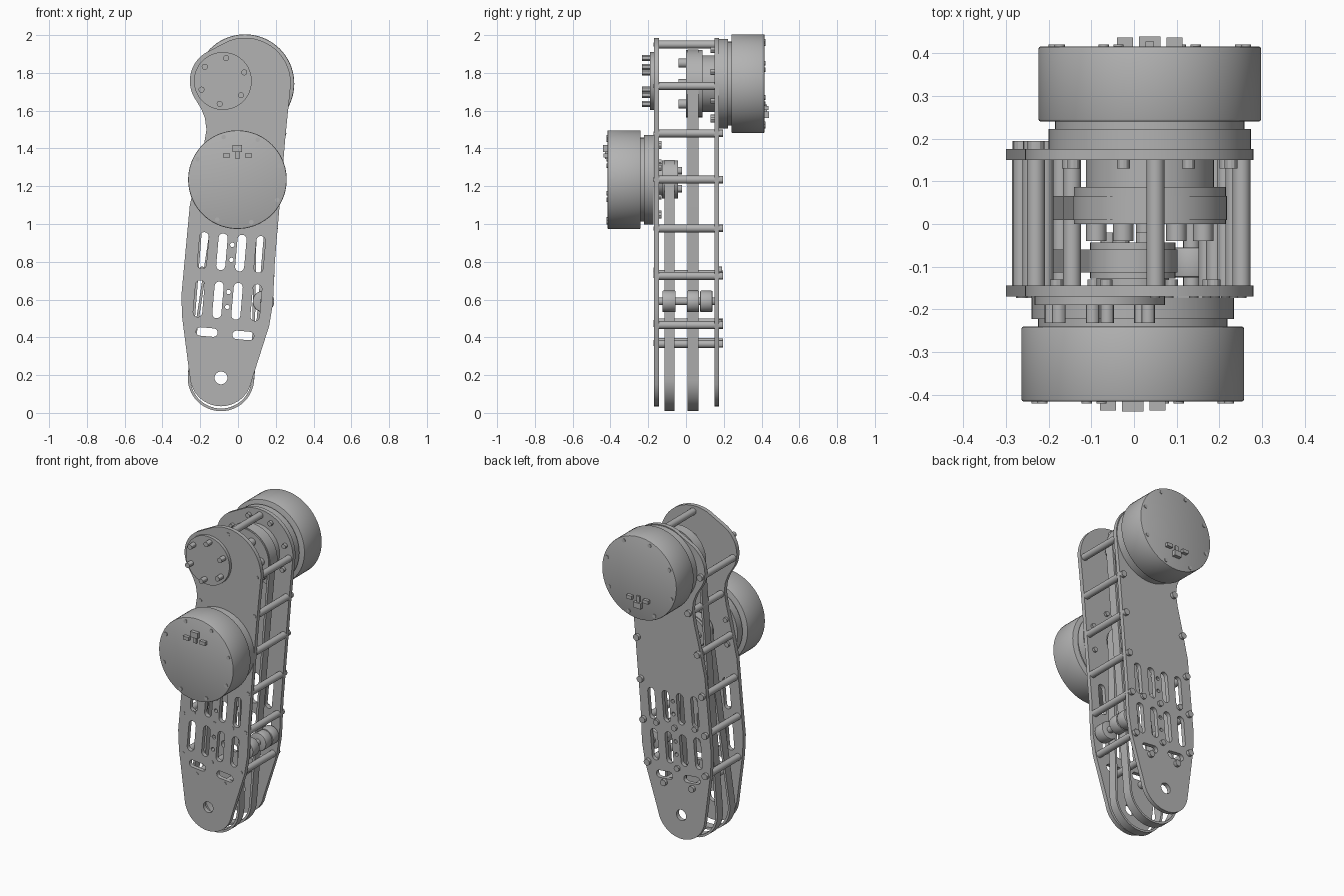
import bpy
import math
from math import sin, cos, pi, radians

cube = bpy.data.objects.get("Cube")
if cube:
    bpy.data.objects.remove(cube, do_unlink=True)

# One grey for the whole machine
grey = bpy.data.materials.new("machined_grey")
grey.use_nodes = True
grey.diffuse_color = (0.45, 0.45, 0.45, 1)
grey.node_tree.nodes["Principled BSDF"].inputs["Base Color"].default_value = (0.45, 0.45, 0.45, 1)


def finish(ob, name):
    ob.name = name
    ob.data.materials.clear()
    ob.data.materials.append(grey)
    bpy.ops.object.select_all(action='DESELECT')
    ob.select_set(True)
    bpy.context.view_layer.objects.active = ob
    bpy.ops.object.shade_smooth_by_angle(angle=radians(30))
    return ob


def rod(name, x, z, r, y0, y1, sides=16, bevel=0):
    """Cylinder along y between y0 and y1."""
    bpy.ops.mesh.primitive_cylinder_add(vertices=sides, radius=r, depth=abs(y1 - y0),
                                        location=(x, (y0 + y1) / 2, z), rotation=(pi / 2, 0, 0))
    ob = bpy.context.object
    if bevel:
        mod = ob.modifiers.new("edge", 'BEVEL')
        mod.width, mod.segments = bevel, 2
        bpy.ops.object.modifier_apply(modifier=mod.name)
    return finish(ob, name)


def box(name, x, y, z, sx, sy, sz):
    bpy.ops.mesh.primitive_cube_add(size=1, location=(x, y, z))
    bpy.context.object.scale = (sx, sy, sz)
    return finish(bpy.context.object, name)


def ring_of_rods(name, x, z, ring, r, y0, y1, count, start):
    for i in range(count):
        a = radians(start) + 2 * pi * i / count
        rod(name, x + ring * cos(a), z + ring * sin(a), r, y0, y1, 12)


def arc(x, z, r, a0, a1, steps=20):
    angles = [radians(a0 + (a1 - a0) * i / steps) for i in range(steps + 1)]
    return [(x + r * cos(a), z + r * sin(a)) for a in angles]


def slab(name, loops, y0, y1):
    """Flat outline with holes in the xz plane, thickened along y."""
    cu = bpy.data.curves.new(name, 'CURVE')
    cu.dimensions, cu.fill_mode = '2D', 'BOTH'
    cu.extrude = (y1 - y0) / 2
    for pts in loops:
        sp = cu.splines.new('POLY')
        sp.points.add(len(pts) - 1)
        for p, (x, z) in zip(sp.points, pts):
            p.co = (x, z, 0, 1)
        sp.use_cyclic_u = True
    ob = bpy.data.objects.new(name, cu)
    bpy.context.collection.objects.link(ob)
    ob.location.y = (y0 + y1) / 2
    ob.rotation_euler.x = pi / 2
    bpy.ops.object.select_all(action='DESELECT')
    ob.select_set(True)
    bpy.context.view_layer.objects.active = ob
    bpy.ops.object.convert(target='MESH')
    return finish(bpy.context.object, name)


def slot(x, z, length, width, tilt):
    """Round-ended slot lying along the tilt angle."""
    r, h, t = width / 2, (length - width) / 2, radians(tilt)
    dx, dz = h * cos(t), h * sin(t)
    return (arc(x + dx, z + dz, r, tilt - 90, tilt + 90, 8)
            + arc(x - dx, z - dz, r, tilt + 90, tilt + 270, 8))


def belt_loop(x0, z0, r0, x1, z1, r1):
    """Open-belt outline round a lower and an upper circle."""
    d = math.hypot(x1 - x0, z1 - z0)
    axis = math.degrees(math.atan2(z1 - z0, x1 - x0))
    t = math.degrees(math.acos((r0 - r1) / d))
    return arc(x0, z0, r0, axis + t, axis + 360 - t, 32) + arc(x1, z1, r1, axis - t, axis + t, 32)


# Key axes (x, z)
hinge = (-0.09, 0.185)
low_axis = (-0.003, 1.235)
high_axis = (0.037, 1.743)
cap_axis = (-0.08, 1.757)

# Side plates
outline = (arc(-0.09, 0.2, 0.165, 190, 350)
           + [(0.165, 0.46), (0.185, 0.58), (0.195, 0.8), (0.25, 1.45), (0.265, 1.6)]
           + arc(*high_axis, 0.243, 0, 110) + arc(*cap_axis, 0.175, 115, 215)
           + [(-0.195, 1.61), (-0.175, 1.56), (-0.167, 1.5), (-0.18, 1.42), (-0.21, 1.3),
              (-0.255, 1.1), (-0.3, 0.62), (-0.295, 0.5)])
holes = [arc(*hinge, 0.034, 0, 345, 23)]
for i in range(4):
    holes.append(slot(-0.185 + 0.1 * i, 0.86 - 0.007 * i, 0.195, 0.048, 85))
    holes.append(slot(-0.207 + 0.101 * i, 0.605 - 0.007 * i, 0.195, 0.048, 85))
for x, z in [(-0.165, 0.428), (0.027, 0.41)]:
    holes.append(slot(x, z, 0.115, 0.045, -5))
for x, z in [(-0.03, 0.89), (-0.035, 0.81), (-0.05, 0.64), (-0.057, 0.56)]:
    holes.append(arc(x, z, 0.012, 0, 330, 11))
slab("front_plate", [outline] + holes, -0.17, -0.144)
slab("back_plate", [outline] + holes, 0.15, 0.176)

# Standoffs joining the plates, with a screw head behind and a tip in front
standoffs = [(0.05, 1.95), (0.252, 1.73), (0.235, 1.48), (0.215, 1.235), (0.19, 0.977),
             (0.172, 0.725), (0.14, 0.465), (0.026, 0.365), (-0.23, 1.73), (-0.145, 1.48),
             (-0.21, 1.235), (-0.24, 0.977), (-0.262, 0.735), (-0.265, 0.48), (-0.17, 0.375)]
for x, z in standoffs:
    rod("standoff", x, z, 0.021, -0.144, 0.15)
    rod("standoff_screw_head", x, z, 0.02, 0.176, 0.195, 12)
    rod("standoff_screw_tip", x, z, 0.011, -0.173, -0.17, 12)
for x, z in [(-0.045, 0.727), (-0.065, 0.476), (-0.19, 0.757), (0.08, 0.73)]:
    rod("plate_screw_head", x, z, 0.018, 0.176, 0.19, 12)
    rod("plate_screw_tip", x, z, 0.012, -0.173, -0.17, 12)


def motor(label, x, z, side, start):
    """Drum motor on the outside of a plate; side is the y direction it faces."""
    rod(label + "_motor_flange", x, z, 0.237, side * 0.172, side * 0.222, 64)
    rod(label + "_motor_gap", x, z, 0.222, side * 0.222, side * 0.24, 64)
    rod(label + "_motor_drum", x, z, 0.261, side * 0.24, side * 0.416, 72, 0.006)
    ring_of_rods(label + "_motor_screw", x, z, 0.237, 0.012, side * 0.41, side * 0.42, 8, start)
    ring_of_rods(label + "_mount_screw", x, z, 0.2, 0.015, side * 0.13, side * 0.15, 8, start)
    # Cable sockets
    up = -side
    zc = z + up * 0.14
    box(label + "_socket_middle", x, side * 0.426, zc + up * 0.025, 0.05, 0.026, 0.035)
    box(label + "_socket_foot", x, side * 0.42, zc - up * 0.01, 0.02, 0.016, 0.04)
    for s in (-1, 1):
        box(label + "_socket_side", x + s * 0.058, side * 0.425, zc - up * 0.012, 0.038, 0.024, 0.022)


motor("front", *low_axis, -1, 63)
motor("back", *high_axis, 1, 63)

# Cap disc with long screws on the upper front
rod("cap_disc", *cap_axis, 0.153, -0.19, -0.17, 48)
ring_of_rods("cap_screw", *cap_axis, 0.122, 0.016, -0.232, -0.19, 6, 82)

# Drive pulleys and hubs
rod("back_hub", *high_axis, 0.15, 0.087, 0.15, 48)
rod("back_pulley", *high_axis, 0.178, 0.0, 0.087, 64)
ring_of_rods("back_pulley_screw", *high_axis, 0.125, 0.024, -0.04, 0.0, 6, 60)
rod("front_hub", *low_axis, 0.085, -0.144, -0.125, 48)
rod("front_pulley", *low_axis, 0.1, -0.128, -0.043, 48)
ring_of_rods("front_pulley_screw", *low_axis, 0.055, 0.02, -0.043, -0.02, 6, 60)

# Belts running down to the hinge
band = 0.014
for label, top, r, y0, y1 in (("front", low_axis, 0.105, -0.114, -0.06),
                              ("back", high_axis, 0.181, 0.009, 0.066)):
    slab(label + "_belt", [belt_loop(*hinge, 0.176, *top, r),
                           belt_loop(*hinge, 0.176 - band, *top, r - band)], y0, y1)

# Belt tensioner rollers
rod("tensioner_shaft", 0.135, 0.59, 0.02, -0.144, 0.15)
for y0, y1 in ((-0.125, -0.055), (0.005, 0.07), (0.075, 0.14)):
    rod("tensioner_roller", 0.135, 0.59, 0.057, y0, y1, 32, 0.005)
